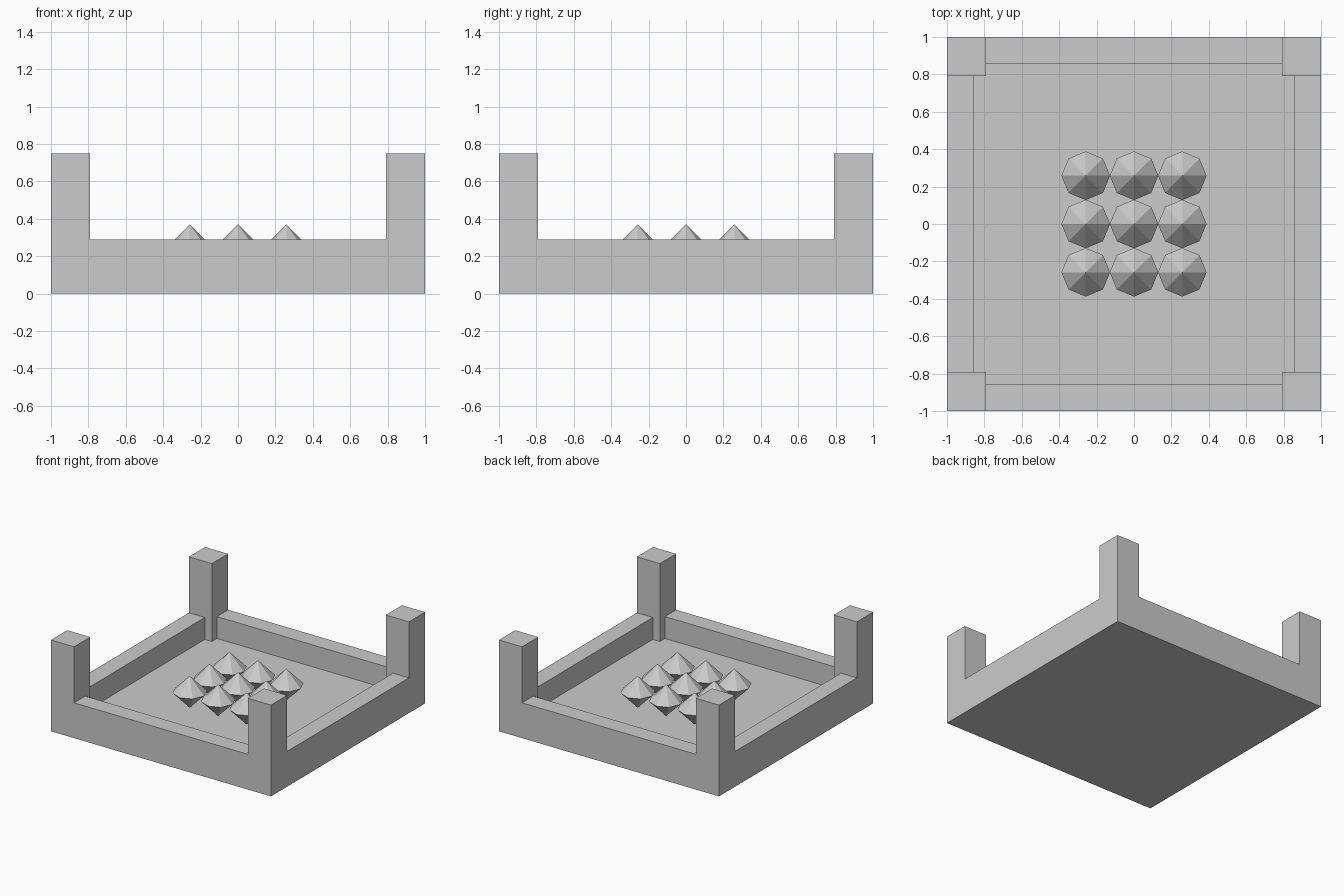
import bpy, bmesh
from mathutils import Matrix

if "Cube" in bpy.data.objects:
    bpy.data.objects.remove(bpy.data.objects["Cube"])

FLOOR, RIM, TOP = 0.11, 0.29, 0.75   # heights
POST, WALL = 0.21, 0.145             # thicknesses


def box(name, lo, hi):
    bm = bmesh.new()
    bmesh.ops.create_cube(bm, size=1)
    for v in bm.verts:
        v.co = [l + (c + 0.5) * (h - l) for c, l, h in zip(v.co, lo, hi)]
    return finish(name, bm)


def finish(name, bm):
    mesh = bpy.data.meshes.new(name)
    bm.to_mesh(mesh)
    bm.free()
    obj = bpy.data.objects.new(name, mesh)
    bpy.context.collection.objects.link(obj)
    return obj


# Floor slab, fitted between the walls
f = 1 - WALL
box("floor", (-f, -f, 0), (f, f, FLOOR))

# Low walls running between the corner posts
e = 1 - POST
box("front_wall", (-e, -1, 0), (e, -f, RIM))
box("back_wall", (-e, f, 0), (e, 1, RIM))
box("left_wall", (-1, -e, 0), (-f, e, RIM))
box("right_wall", (f, -e, 0), (1, e, RIM))

# Square corner posts
for sx, side in ((-1, "left"), (1, "right")):
    for sy, end in ((-1, "front"), (1, "back")):
        x, y = sorted((sx, sx * e)), sorted((sy, sy * e))
        box(f"{end}_{side}_post", (x[0], y[0], 0), (x[1], y[1], TOP))

# Three by three grid of eight-sided double-cone gems on the floor
R, STEP = 0.13, 0.258
for i in (-1, 0, 1):
    for j in (-1, 0, 1):
        bm = bmesh.new()
        for flip in (1, -1):
            bmesh.ops.create_cone(
                bm, segments=8, radius1=R, radius2=0, depth=R, cap_ends=False,
                matrix=Matrix.Diagonal((1, 1, flip, 1)) @ Matrix.Translation((0, 0, R / 2)))
        bmesh.ops.remove_doubles(bm, verts=bm.verts, dist=1e-4)
        bmesh.ops.recalc_face_normals(bm, faces=bm.faces)
        gem = finish(f"gem_{i + 2}_{j + 2}", bm)
        gem.location = (i * STEP, j * STEP, FLOOR + R)
